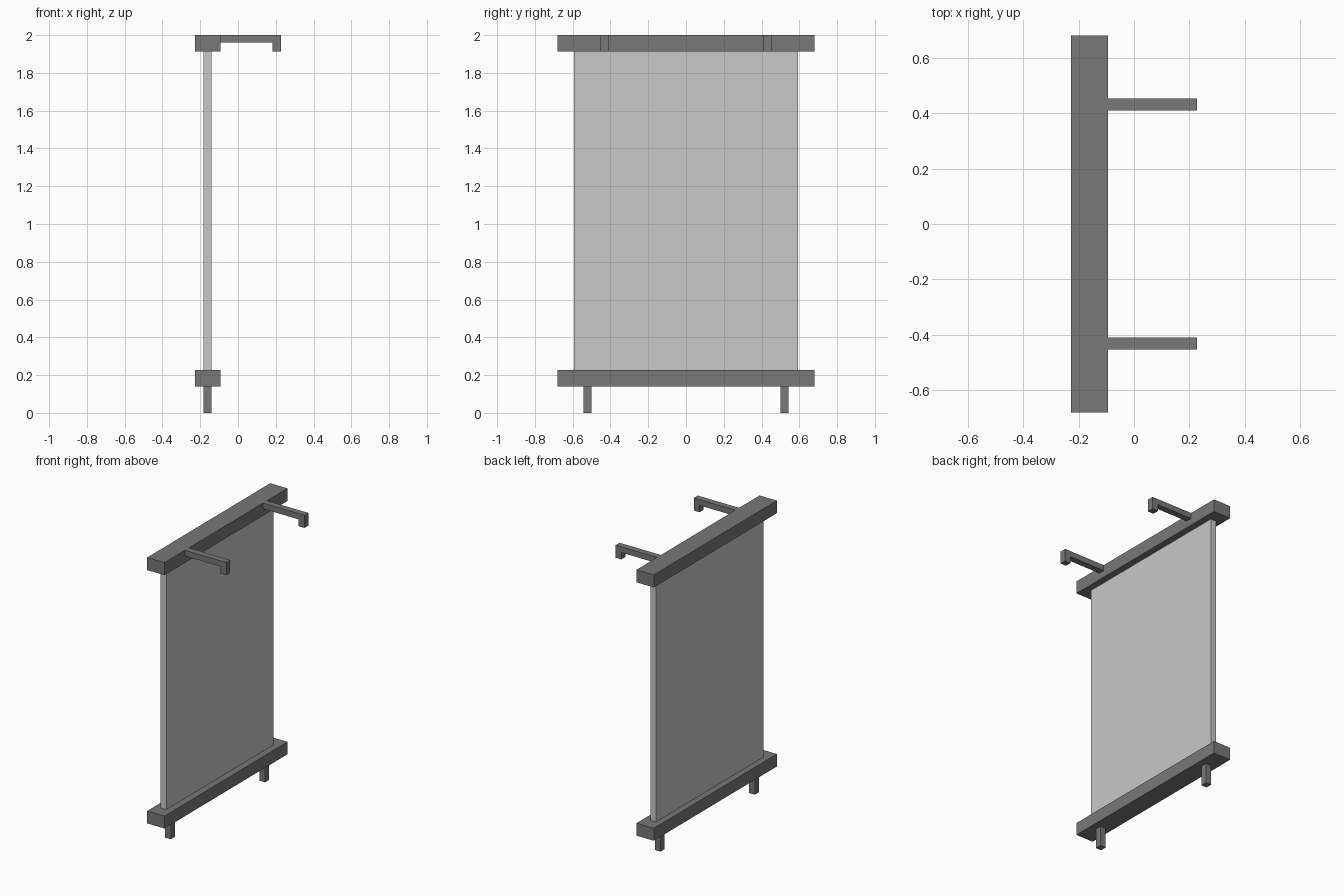
import bpy, bmesh

if "Cube" in bpy.data.objects:
    bpy.data.objects.remove(bpy.data.objects["Cube"])


def material(name, value):
    m = bpy.data.materials.new(name)
    m.diffuse_color = (value, value, value, 1)
    m.use_nodes = True
    m.node_tree.nodes["Principled BSDF"].inputs["Base Color"].default_value = m.diffuse_color
    return m


dark = material("dark grey", 0.188)
light = material("light grey", 0.578)


def prism(name, profile, y0, y1, mat):
    """Extrude an x-z profile along y."""
    bm = bmesh.new()
    face = bm.faces.new([bm.verts.new((x, y0, z)) for x, z in profile])
    ext = bmesh.ops.extrude_face_region(bm, geom=[face])
    verts = [v for v in ext["geom"] if isinstance(v, bmesh.types.BMVert)]
    bmesh.ops.translate(bm, verts=verts, vec=(0, y1 - y0, 0))
    bmesh.ops.recalc_face_normals(bm, faces=bm.faces)
    mesh = bpy.data.meshes.new(name)
    bm.to_mesh(mesh)
    bm.free()
    mesh.materials.append(mat)
    ob = bpy.data.objects.new(name, mesh)
    bpy.context.collection.objects.link(ob)
    return ob


def box(name, x, y, z, mat):
    return prism(name, [(x[0], z[0]), (x[1], z[0]), (x[1], z[1]), (x[0], z[1])],
                 y[0], y[1], mat)


RAIL_X = (-0.227, -0.093)
THIN_X = (-0.183, -0.14)

# Horizontal rails and the flat panel between them
box("bottom_rail", RAIL_X, (-0.68, 0.68), (0.14, 0.227), dark)
box("top_rail", RAIL_X, (-0.68, 0.68), (1.912, 2.0), dark)
box("panel", THIN_X, (-0.593, 0.593), (0.227, 1.912), light)

# Hook side profile: arm with a downturned tip
hook = [(-0.093, 1.96), (0.183, 1.96), (0.183, 1.912),
        (0.227, 1.912), (0.227, 2.0), (-0.093, 2.0)]

# Mirrored pairs of feet and hooks
for side, s in (("front", -1), ("back", 1)):
    box(side + "_foot", THIN_X, (s * 0.521 - 0.022, s * 0.521 + 0.022), (0, 0.14), dark)
    prism(side + "_hook", hook, s * 0.432 - 0.022, s * 0.432 + 0.022, dark)
